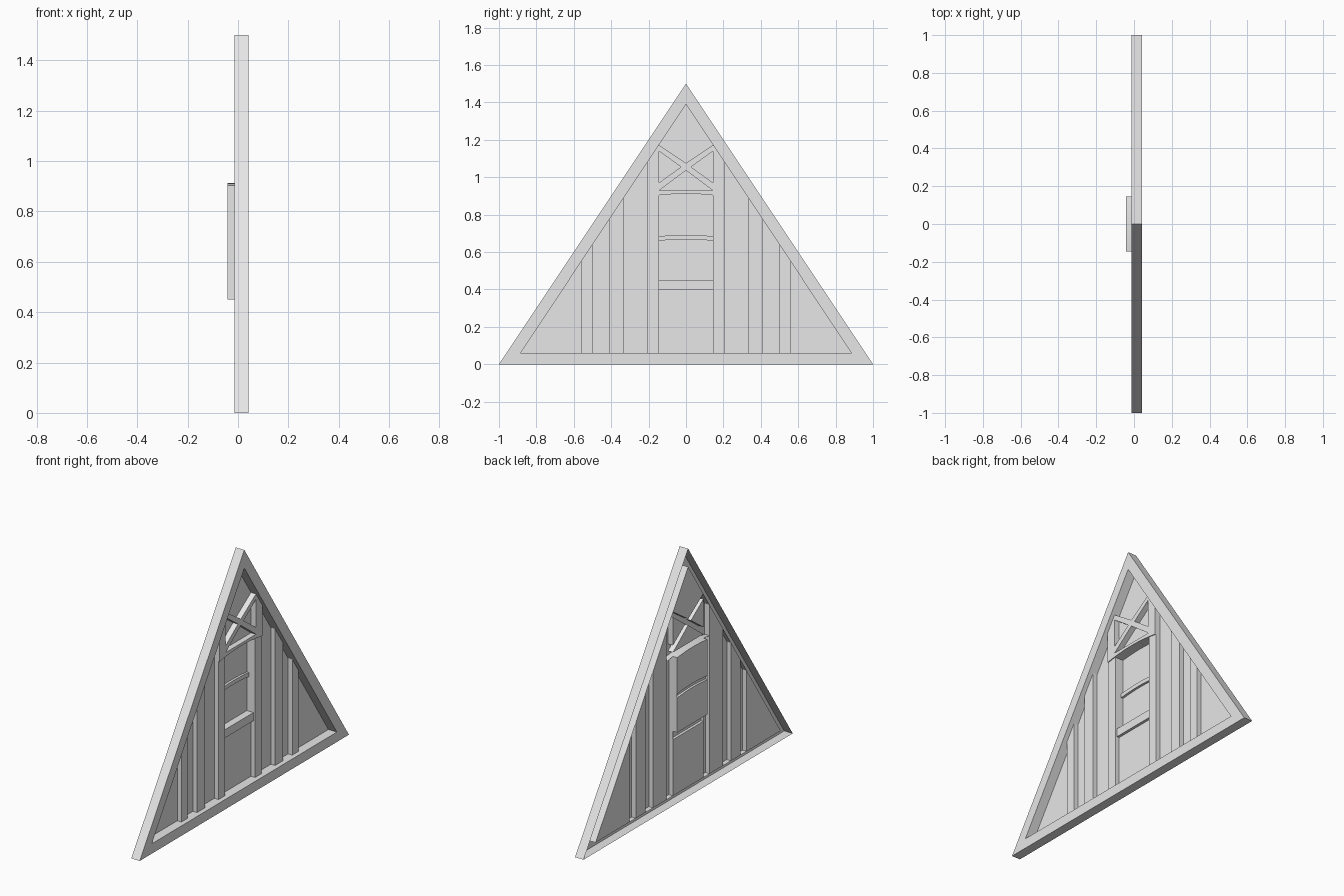
import bpy
import bmesh

cube = bpy.data.objects.get("Cube")
if cube:
    bpy.data.objects.remove(cube, do_unlink=True)

grey = bpy.data.materials.new("plain grey")
grey.use_nodes = True
grey.diffuse_color = (0.8, 0.8, 0.8, 1)
grey.node_tree.nodes["Principled BSDF"].inputs["Base Color"].default_value = (0.8, 0.8, 0.8, 1)

# Depth levels along x: the whole gable is a thin, open-backed relief
FRAME, TRUSS, STUD, SILL = 0.0425, 0.019, 0.0135, 0.002
PANEL, RAIL, RECESS = -0.0145, -0.028, -0.0425
BASE, APEX, HALF = 0.06, 1.39, 0.885      # inner triangle of the frame
DOOR, POST = 0.145, 0.205                 # opening and post half widths


def slope(y):
    """Height of the frame's inner edge at y."""
    return APEX - (APEX - BASE) * abs(y) / HALF


def arch(y, crown, rise):
    return crown - rise * (y / POST) ** 2


def arc(half, crown, rise, n=8):
    """Arched edge from +half to -half."""
    ys = [half - 2 * half * i / n for i in range(n + 1)]
    return [(y, arch(y, crown, rise)) for y in ys]


def mirror(loop):
    return [(-y, z) for y, z in reversed(loop)]


def both(loops):
    return loops + [mirror(l) for l in loops]


def relief(name, pieces):
    """Each piece: (loops, face x, wall end x or None, filled).
    Outer loops run counter-clockwise in yz, holes clockwise."""
    bm = bmesh.new()
    for loops, front, back, filled in pieces:
        edges = []
        for loop in loops:
            pairs = list(zip(loop, loop[1:] + loop[:1]))
            vs = [bm.verts.new((front, y, z)) for y, z in loop]
            if filled:
                edges += [bm.edges.new((a, b)) for a, b in zip(vs, vs[1:] + vs[:1])]
            if back is not None:
                ws = [bm.verts.new((back, y, z)) for y, z in loop]
                for i in range(len(pairs)):
                    j = (i + 1) % len(pairs)
                    bm.faces.new((vs[i], ws[i], ws[j], vs[j]))
        if filled:
            made = bmesh.ops.triangle_fill(bm, use_beauty=True, edges=edges, normal=(1, 0, 0))
            for f in made["geom"]:
                if isinstance(f, bmesh.types.BMFace):
                    f.normal_update()
                    if f.normal.x < 0:
                        f.normal_flip()
    mesh = bpy.data.meshes.new(name)
    bm.to_mesh(mesh)
    bm.free()
    mesh.materials.append(grey)
    obj = bpy.data.objects.new(name, mesh)
    bpy.context.collection.objects.link(obj)
    return obj


def column(y0, y1, z0=BASE):
    """Upright strip that runs up to the sloping frame."""
    return [(y0, z0), (y1, z0), (y1, slope(y1)), (y0, slope(y0))]


def box(half, z0, z1):
    return [(-half, z0), (half, z0), (half, z1), (-half, z1)]


# Triangular frame
outer = [(-1, 0), (1, 0), (0, 1.5)]
inner = [(-HALF, BASE), (0, APEX), (HALF, BASE)]
relief("triangle_frame", [([outer, inner], FRAME, PANEL, True)])

# Recessed wall panels between the studs
corner = [(0.56, BASE), (HALF, BASE), (0.56, slope(0.56))]
walls = both([column(POST, 0.335), column(0.41, 0.50), corner])
relief("wall_panels", [([l], PANEL, None, True) for l in walls])

# Upright studs
studs = both([column(0.335, 0.41), column(0.50, 0.56)])
relief("wall_studs", [([l], STUD, PANEL, True) for l in studs])

# Posts beside the opening
post = [(DOOR, BASE), (POST, BASE), (POST, arch(POST, 0.912, 0.017)),
        (DOOR, arch(DOOR, 0.912, 0.017))]
relief("door_posts", [([l], STUD, PANEL, True) for l in both([post])])

# Lower panel and sill
relief("lower_panel", [([box(DOOR, BASE, 0.40)], PANEL, None, True)])
relief("window_sill", [([box(DOOR, 0.40, 0.45)], SILL, PANEL, True)])

# Deep window recess with two panes and an arched rail
head = arc(DOOR, 0.912, 0.017)
rail_top = arc(DOOR, 0.692, 0.016)
rail_low = arc(DOOR, 0.668, 0.016)
sill_line = [(-DOOR, 0.45), (DOOR, 0.45)]
relief("window_recess", [
    ([sill_line + head], RECESS, PANEL, False),
    ([sill_line + rail_low], RECESS, None, True),
    ([rail_top[::-1] + head], RECESS, None, True),
])
relief("window_rail", [([rail_low[::-1] + rail_top], RAIL, RECESS, True)])

# Crossed truss above the opening
side = [(DOOR, 0.97), (0.027, 1.055), (DOOR, 1.14)]
low = [(-DOOR, 0.928), (0, 1.037), (DOOR, 0.928)]
holes = [side, mirror(side), low]
notch = [(DOOR, slope(DOOR)), (0, 1.075), (-DOOR, slope(DOOR))]
body = (arc(POST, 0.912, 0.017)[::-1] + [(POST, slope(POST))] + notch
        + [(-POST, slope(POST))])
relief("cross_truss", [([body] + holes, TRUSS, PANEL, True)])

# Panels seen through the truss
peak = notch[::-1] + [(0, APEX)]
relief("truss_panels", [([l], PANEL, None, True) for l in holes + [peak]])
